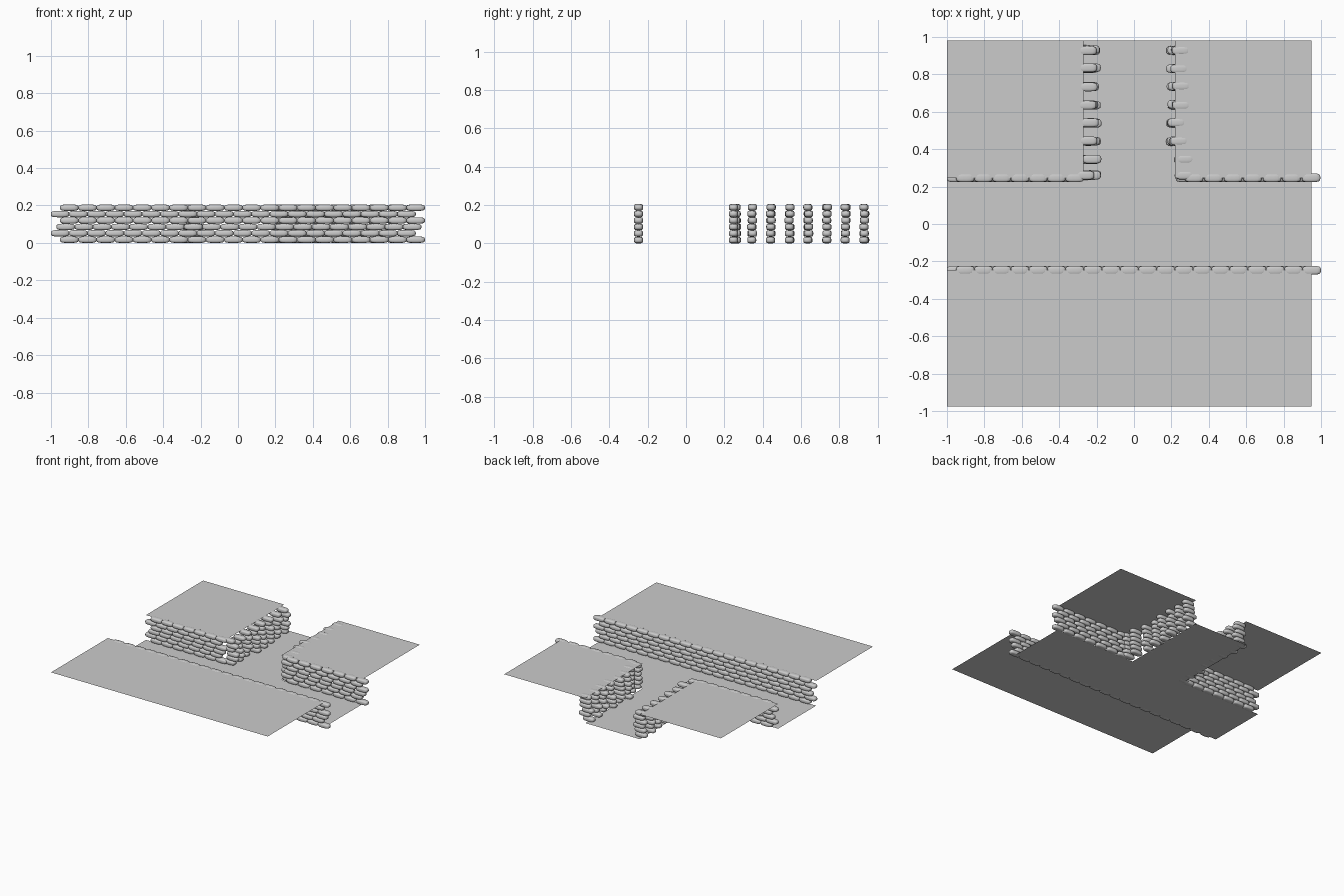
import bpy, bmesh, random

if "Cube" in bpy.data.objects:
    bpy.data.objects.remove(bpy.data.objects["Cube"])

random.seed(4)
X0, X1, Y0, Y1 = -1.0, 0.95, -0.975, 0.98   # terrain limits
TL, TR, TY = -0.27, 0.22, 0.245             # trench edges
TOP = 0.203                                 # ground height above trench floor
PITCH, ROW_H = 0.0975, 0.0342               # sandbag spacing
HALF = (0.0495, 0.0235, 0.0172)             # sandbag half sizes
SHIFT = [0.049, 0.0, 0.03, 0.049, 0.0, 0.049]   # stagger of each row


def finish(name, bm, smooth=False):
    me = bpy.data.meshes.new(name)
    for f in bm.faces:
        f.smooth = smooth
    bm.to_mesh(me)
    bm.free()
    ob = bpy.data.objects.new(name, me)
    bpy.context.collection.objects.link(ob)


def sheet(name, z, outline):
    bm = bmesh.new()
    bm.faces.new([bm.verts.new((x, y, z)) for x, y in outline])
    finish(name, bm)


def rect(x0, x1, y0, y1):
    return [(x0, y0), (x1, y0), (x1, y1), (x0, y1)]


# one pillow-shaped sandbag, long axis along x
def make_bag():
    bm = bmesh.new()
    bmesh.ops.create_cube(bm, size=2)
    bmesh.ops.subdivide_edges(bm, edges=bm.edges[:], cuts=4, use_grid_fill=True)
    for v in bm.verts:
        n = sum(abs(c) ** 3.6 for c in v.co) ** (1 / 3.6)
        v.co = [c / n * h for c, h in zip(v.co, HALF)]
    me = bpy.data.meshes.new("sandbag")
    bm.to_mesh(me)
    bm.free()
    return me


bag_mesh = make_bag()


def wall(name, centres):
    bm = bmesh.new()
    for c in centres:
        start = len(bm.verts)
        bm.from_mesh(bag_mesh)
        bm.verts.ensure_lookup_table()
        bmesh.ops.translate(bm, verts=bm.verts[start:], vec=c)
    finish(name, bm, True)


def row_z(r):
    return HALF[2] + r * ROW_H


# bags end to end along x, rows staggered
def straight_wall(name, x, y, count, pitch):
    wall(name, [(x + pitch * (i + 0.5) + s, y, row_z(r))
                for r, s in enumerate(SHIFT) for i in range(count)])


# bags laid crosswise with loose ends
def cross_wall(name, x, ys, jitter):
    wall(name, [(x + random.uniform(-jitter, jitter),
                 y + random.uniform(-0.003, 0.003), row_z(r))
                for r in range(len(SHIFT)) for y in ys])


# ground sheets and sunken T-shaped floor
sheet("front_ground", TOP, rect(X0, X1, Y0, -TY))
sheet("back_left_ground", TOP, rect(X0, TL, TY, Y1))
sheet("back_right_ground", TOP, rect(TR, X1, TY, Y1))
sheet("trench_floor", 0.001, [(X0, -TY), (X1, -TY), (X1, TY), (TR, TY),
                              (TR, Y1), (TL, Y1), (TL, TY), (X0, TY)])

# sandbag walls
straight_wall("front_wall", X0, -0.2475, 20, PITCH)
straight_wall("back_left_wall", X0, 0.2475, 7, PITCH)
straight_wall("back_right_wall", TR, 0.2475, 7, 0.1043)
ys = [0.262] + [0.2475 + PITCH * i for i in range(1, 8)]
cross_wall("left_side_wall", -0.243, ys, 0.02)
cross_wall("right_side_wall", 0.238, ys[2:], 0.018)
cross_wall("right_corner_bags", 0.27, ys[:2], 0.005)
bpy.data.meshes.remove(bag_mesh)
